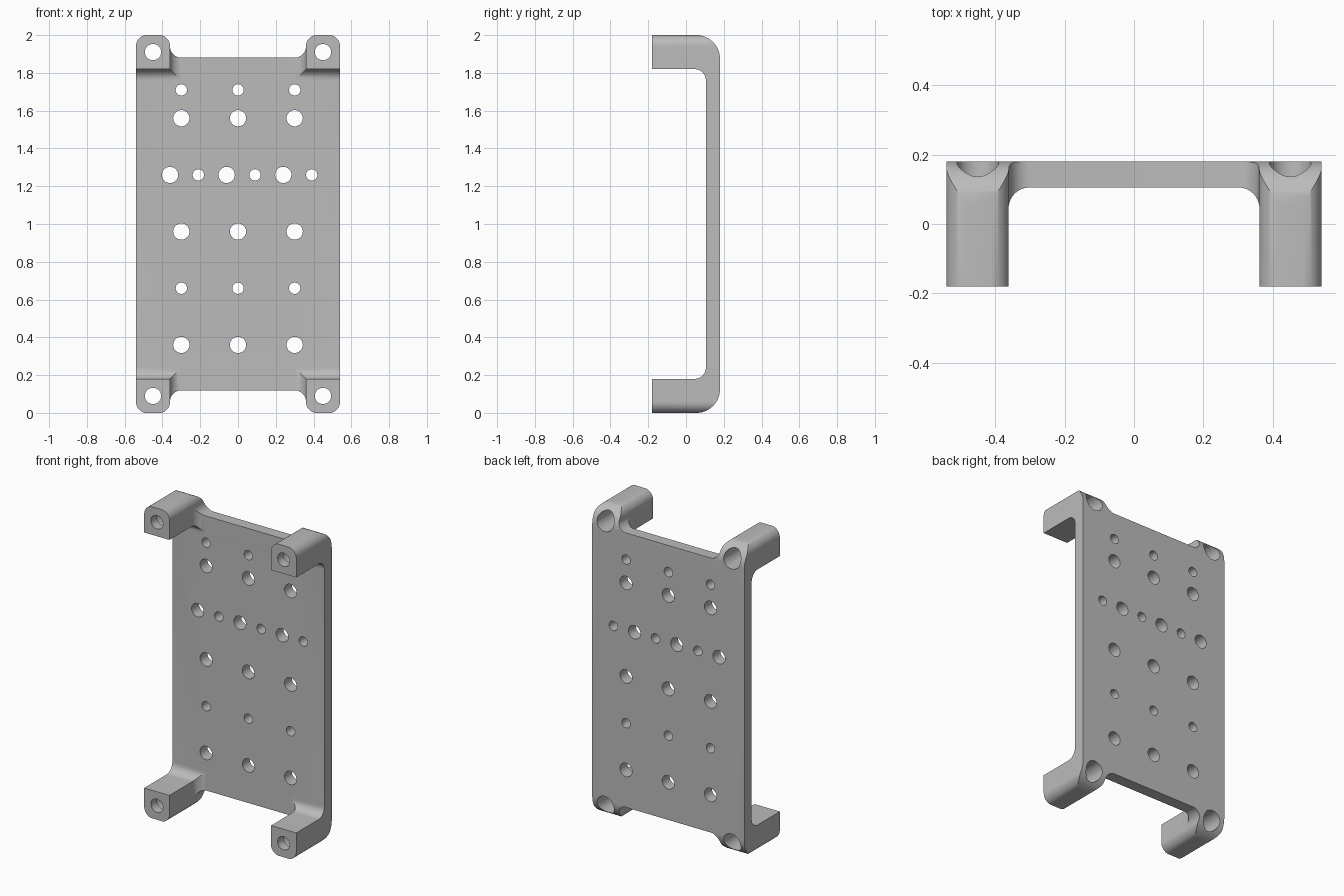
import bpy
import bmesh
from math import sin, cos, radians
from mathutils import Vector

cube = bpy.data.objects.get("Cube")
if cube:
    bpy.data.objects.remove(cube, do_unlink=True)

MID = 1.0            # height of the mirror plane
LEG_IN, SIDE = 0.36, 0.54
BACK, FRONT, PLATE_FRONT = 0.18, -0.18, 0.105
FILLET = 0.06

grey = bpy.data.materials.new("plain_grey")
grey.use_nodes = True
colour = (0.5, 0.5, 0.5, 1)
grey.diffuse_color = colour
grey.node_tree.nodes["Principled BSDF"].inputs["Base Color"].default_value = colour


def arc(u, v, r, start, end, steps=14):
    angles = [radians(start + (end - start) * i / steps) for i in range(steps + 1)]
    return [(u + r * cos(a), v + r * sin(a)) for a in angles]


def prism(name, outline, place, low, high):
    """Extrude a 2D outline; place(u, v, d) gives the 3D point at depth d."""
    bm = bmesh.new()
    rings = [[bm.verts.new(place(u, v, d)) for u, v in outline] for d in (low, high)]
    n = len(outline)
    bm.faces.new(rings[0])
    bm.faces.new(rings[1])
    for i in range(n):
        j = (i + 1) % n
        bm.faces.new((rings[0][i], rings[0][j], rings[1][j], rings[1][i]))
    bmesh.ops.recalc_face_normals(bm, faces=bm.faces)
    mesh = bpy.data.meshes.new(name)
    bm.to_mesh(mesh)
    bm.free()
    mesh.materials.append(grey)
    obj = bpy.data.objects.new(name, mesh)
    bpy.context.collection.objects.link(obj)
    return obj


def along_x(u, v, d):
    return Vector((d, u, MID + v))


def along_y(u, v, d):
    return Vector((u, d, MID + v))


def along_z(u, v, d):
    return Vector((u, v, MID + d))


def combine(cutter, operation="DIFFERENCE"):
    cutter.hide_render = True
    mod = body.modifiers.new("cut", "BOOLEAN")
    mod.operation = operation
    mod.solver = "EXACT"
    mod.object = cutter
    bpy.context.view_layer.objects.active = body
    bpy.ops.object.modifier_apply(modifier=mod.name)
    bpy.data.objects.remove(cutter, do_unlink=True)


def drill(x, z, r, low, high):
    circle = arc(x, z - MID, r, 0, 360, 40)[:-1]
    combine(prism("drill", circle, along_y, low, high))


# Front outline: rounded ears joined to the plate edge by concave fillets
ear_z = 0.941
quarter = arc(LEG_IN - FILLET, ear_z, FILLET, -90, 0)
quarter += arc(LEG_IN + FILLET, ear_z, FILLET, 180, 90)[1:]
quarter += arc(SIDE - FILLET, ear_z, FILLET, 90, 0)
half = quarter + [(u, -v) for u, v in reversed(quarter)]
outline = half + [(-u, v) for u, v in reversed(half)]
body = prism("mounting_bracket", outline, along_y, FRONT, 0.25)

# Rounded back edges at top and bottom
R = 0.125
side = arc(BACK - R, 1 - R, R, 90, 0)
side = [(-0.3, 1)] + side + [(u, -v) for u, v in reversed(side)] + [(-0.3, -1)]
combine(prism("side_envelope", side, along_x, -0.7, 0.7), "INTERSECT")

# Space between upper and lower legs, filleted against the plate
gap = arc(PLATE_FRONT - FILLET, 0.82 - FILLET, FILLET, 90, 0)
gap = [(-0.3, 0.82)] + gap + [(u, -v) for u, v in reversed(gap)] + [(-0.3, -0.82)]
combine(prism("vertical_gap", gap, along_x, -0.7, 0.7))

# Space between left and right legs
w = LEG_IN + 0.001
gap = arc(w - FILLET, PLATE_FRONT - FILLET, FILLET, 0, 90)
gap = [(w, -0.3)] + gap + [(-u, v) for u, v in reversed(gap)] + [(-w, -0.3)]
combine(prism("horizontal_gap", gap, along_z, -1.2, 1.2))

# Screw holes through the legs, with deep wide bores from the back
BIG, SMALL = 0.043, 0.03
for x in (-0.45, 0.45):
    for z in (0.09, 1.91):
        drill(x, z, 0.06, -0.12, 0.3)
        drill(x, z, BIG, -0.3, 0)

# Rows of plate holes
for z, r in ((0.36, BIG), (0.66, SMALL), (0.96, BIG), (1.56, BIG), (1.71, SMALL)):
    for x in (-0.3, 0, 0.3):
        drill(x, z, r, 0, 0.3)

# Staggered row of alternating sizes
for i in range(6):
    drill(-0.36 + 0.15 * i, 1.26, SMALL if i % 2 else BIG, 0, 0.3)

bpy.ops.object.select_all(action="DESELECT")
body.select_set(True)
bpy.context.view_layer.objects.active = body
bpy.ops.object.shade_smooth_by_angle(angle=radians(30))
